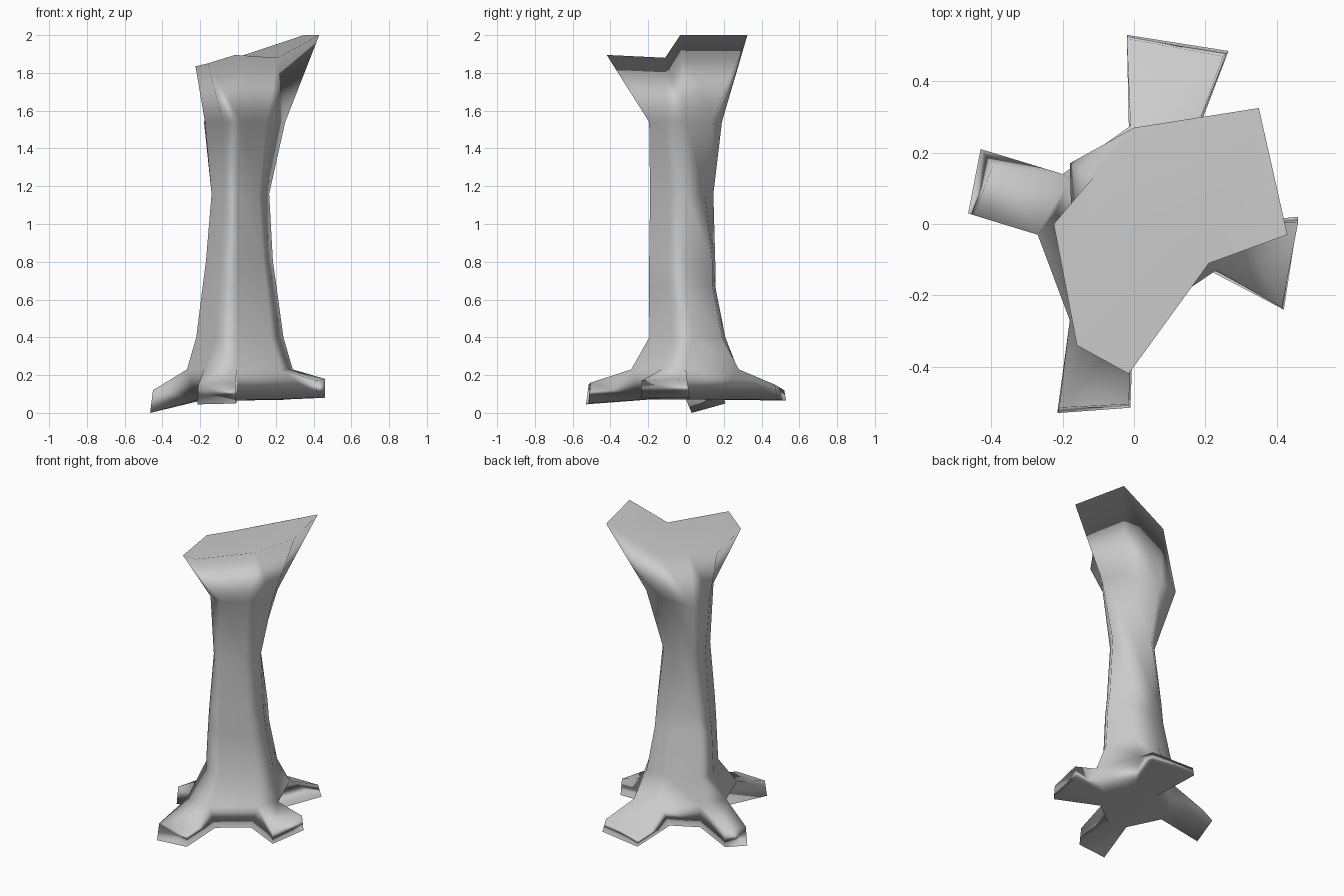
import bpy
import bmesh

# Remove the default cube
cube = bpy.data.objects.get("Cube")
if cube:
    bpy.data.objects.remove(cube, do_unlink=True)

# One bark colour
bark = bpy.data.materials.new("grey_bark")
bark.use_nodes = True
bark_colour = (0.6, 0.6, 0.6, 1.0)
bark.diffuse_color = bark_colour
bark.node_tree.nodes["Principled BSDF"].inputs["Base Color"].default_value = bark_colour

# Slanted flared rim, as one pair of corners for each of the four roots
rim = [
    (.21, -.11, 1.88), (.43, -.03, 2), (.35, .325, 2), (0, .27, 1.86),
    (-.115, .13, 1.845), (-.225, 0, 1.835), (-.16, -.34, 1.85), (-.015, -.42, 1.895),
]

# Neck under the rim, bulging toward the back right
neck = [
    (.15, -.11), (.25, 0), (.19, .14), (-.05, .19),
    (-.18, .17), (-.175, 0), (-.08, -.17), (.02, -.195),
]

# Narrowest part of the trunk
waist = [
    (.11, -.09), (.165, 0), (.09, .1), (-.01, .145),
    (-.1, .07), (-.14, 0), (-.07, -.15), (0, -.19),
]

# Lower trunk section
stem = [
    (.135, -.09), (.185, 0), (.115, .14), (-.01, .155),
    (-.14, .085), (-.17, 0), (-.09, -.17), (0, -.195),
]

# Shoulders where the roots leave the trunk
shoulder = [
    (.23, -.13), (.29, 0), (.18, .28), (-.01, .275),
    (-.2, .14), (-.27, -.03), (-.18, -.27), (-.005, -.29),
]

# Trunk rings: section, height, width scale, depth scale, depth shift
trunk_rings = [
    (neck, 1.54, 1, 1, 0),
    (waist, 1.16, 1, 1, 0),
    (stem, .8, 1, 1, 0),
    (stem, .67, 1.1, 1, 0),
    (stem, .4, 1.3, 1.15, .03),
    (shoulder, .23, 1, 1, 0),
    (stem, .07, 1.25, 1.2, 0),
]

# Root tips: first section corner, then top and bottom of each tip corner
root_tips = [
    (0, (.415, -.235, .17), (.42, -.24, .08), (.46, .02, .08), (.46, .005, .18)),
    (2, (.25, .47, .15), (.265, .485, .07), (-.02, .53, .065), (-.02, .52, .12)),
    (4, (-.395, .165, .13), (-.43, .21, .05), (-.465, .03, 0), (-.45, .025, .12)),
    (6, (-.21, -.515, .15), (-.215, -.53, .045), (-.01, -.515, .05), (-.015, -.505, .16)),
]


def ring_points(section, z, width, depth, shift):
    return [(x * width, y * depth + shift, z) for x, y in section]


def bridge(bm, upper, lower, skip=()):
    """Join two rings of corners with quads, leaving some sides open."""
    count = len(upper)
    for i in range(count):
        if i not in skip:
            j = (i + 1) % count
            bm.faces.new((upper[i], lower[i], lower[j], upper[j]))


def add_root(bm, upper, lower, first, *end_points):
    """Extend the open side of the foot outward to a blunt tip."""
    second = first + 1
    base = [upper[first], lower[first], lower[second], upper[second]]
    end = [bm.verts.new(p) for p in end_points]
    bridge(bm, base, end)
    bm.faces.new(end)


# Trunk: rim, column and foot
bm = bmesh.new()
levels = [rim] + [ring_points(*ring) for ring in trunk_rings]
rings = [[bm.verts.new(p) for p in level] for level in levels]
root_sides = [tip[0] for tip in root_tips]
for upper, lower in zip(rings, rings[1:]):
    bridge(bm, upper, lower, root_sides if lower is rings[-1] else ())

# Cut top and underside
bm.faces.new(rings[0])
bm.faces.new(list(reversed(rings[-1])))

# Four spreading roots
for tip in root_tips:
    add_root(bm, rings[-2], rings[-1], *tip)

# Smooth shading over the whole trunk
bmesh.ops.recalc_face_normals(bm, faces=bm.faces)
for face in bm.faces:
    face.smooth = True

mesh = bpy.data.meshes.new("tree_trunk")
bm.to_mesh(mesh)
bm.free()
mesh.materials.append(bark)
trunk = bpy.data.objects.new("tree_trunk", mesh)
bpy.context.collection.objects.link(trunk)

# Let the broad cut faces lead the shading at the rim and foot
weighted = trunk.modifiers.new("broad_face_shading", "WEIGHTED_NORMAL")
weighted.mode = "FACE_AREA"
weighted.weight = 65
